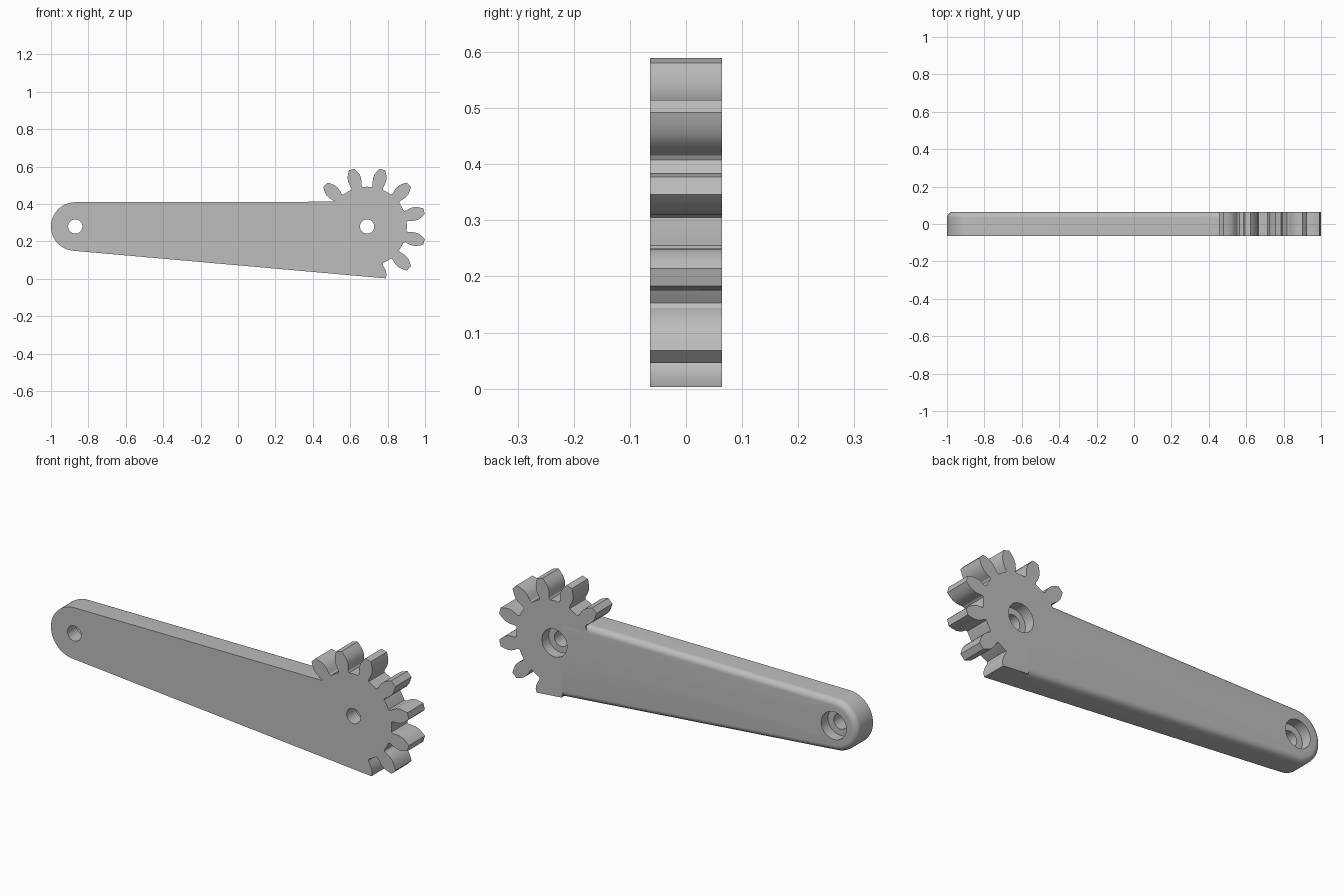
import bpy, bmesh
from math import sin, cos, tan, pi, radians

cube = bpy.data.objects.get("Cube")
if cube:
    bpy.data.objects.remove(cube, do_unlink=True)

HALF = 0.064                       # half thickness
HUB, END = (0.69, 0.28), (-0.87, 0.28)   # the two pivot centres
END_R, ROOT_R = 0.13, 0.213
SLOPE = radians(5.05)              # taper of the underside
FLANK = [(ROOT_R, 0.031), (0.222, 0.028), (0.24, 0.033), (0.26, 0.036),
         (0.28, 0.034), (0.3, 0.025), (0.316, 0.016)]   # radius, half width

grey = bpy.data.materials.new("plain_grey")
grey.use_nodes = True
colour = (0.51, 0.51, 0.51, 1)
grey.diffuse_color = colour
grey.node_tree.nodes["Principled BSDF"].inputs["Base Color"].default_value = colour


def polar(centre, r, a):
    return centre[0] + r * cos(a), centre[1] + r * sin(a)


def underside(x):
    x0, z0 = polar(END, END_R, -pi / 2 - SLOPE)
    return x, z0 - (x - x0) * tan(SLOPE)


def make_object(name, bm):
    bmesh.ops.recalc_face_normals(bm, faces=bm.faces)
    mesh = bpy.data.meshes.new(name)
    bm.to_mesh(mesh)
    bm.free()
    mesh.materials.append(grey)
    obj = bpy.data.objects.new(name, mesh)
    bpy.context.collection.objects.link(obj)
    return obj


def plate(outline):
    """Extrude an x-z outline through the full thickness."""
    bm = bmesh.new()
    face = bm.faces.new([bm.verts.new((x, -HALF, z)) for x, z in outline])
    ext = bmesh.ops.extrude_face_region(bm, geom=[face])
    verts = [g for g in ext["geom"] if isinstance(g, bmesh.types.BMVert)]
    bmesh.ops.translate(bm, verts=verts, vec=(0, 2 * HALF, 0))
    bmesh.ops.recalc_face_normals(bm, faces=bm.faces)
    return bm


# Tapered arm with a round end and a rounded back edge
ARM_END = 0.652
steps = 36
start, stop = pi / 2, 3 * pi / 2 - SLOPE
outline = [(ARM_END, END[1] + END_R + 0.003)]
outline += [polar(END, END_R, start + (stop - start) * i / steps)
            for i in range(steps + 1)]
outline.append(underside(ARM_END))
bm = plate(outline)
rim = [e for e in bm.edges
       if all(v.co.y > 0 for v in e.verts)
       and not all(v.co.x > ARM_END - 0.001 for v in e.verts)]
bmesh.ops.bevel(bm, geom=rim, offset=0.03, offset_type='OFFSET', segments=8,
                profile=0.5, affect='EDGES', clamp_overlap=True)
arm = make_object("arm", bm)

# Gear sector: six full teeth, then a half tooth cut off by the underside
outline = []
for deg in range(135, -46, -30):
    a = radians(deg)
    outline += [polar(HUB, r, a + w / r) for r, w in FLANK]
    outline += [polar(HUB, r, a - w / r) for r, w in reversed(FLANK)]
    outline.append(polar(HUB, ROOT_R, a - radians(15)))
outline += [polar(HUB, r, radians(-75) + w / r) for r, w in FLANK if r < 0.29]
outline += [underside(0.79), underside(0.65)]
outline += [polar(HUB, ROOT_R, radians(d)) for d in range(-105, -211, -7)]
gear = make_object("gear_sector", plate(outline))

# Stepped cutters: a through hole with a wider counterbore at the back
bm = bmesh.new()
sides = 48
for centre in (HUB, END):
    rings = []
    for r, y in ((0.038, -0.1), (0.038, 0.01), (0.07, 0.01), (0.07, 0.1)):
        ring = []
        for i in range(sides):
            x, z = polar(centre, r, 2 * pi * i / sides)
            ring.append(bm.verts.new((x, y, z)))
        rings.append(ring)
    for low, high in zip(rings, rings[1:]):
        for i in range(sides):
            j = (i + 1) % sides
            bm.faces.new((low[i], low[j], high[j], high[i]))
    bm.faces.new(rings[0])
    bm.faces.new(rings[-1])
cutter = make_object("hole_cutter", bm)
cutter.hide_render = True

# Cut the pivot holes and shade
for obj in (arm, gear):
    bpy.ops.object.select_all(action='DESELECT')
    obj.select_set(True)
    bpy.context.view_layer.objects.active = obj
    mod = obj.modifiers.new("pivot_holes", 'BOOLEAN')
    mod.operation = 'DIFFERENCE'
    mod.solver = 'EXACT'
    mod.object = cutter
    bpy.ops.object.modifier_apply(modifier=mod.name)
    bpy.ops.object.shade_smooth_by_angle(angle=radians(28))
bpy.data.objects.remove(cutter, do_unlink=True)
